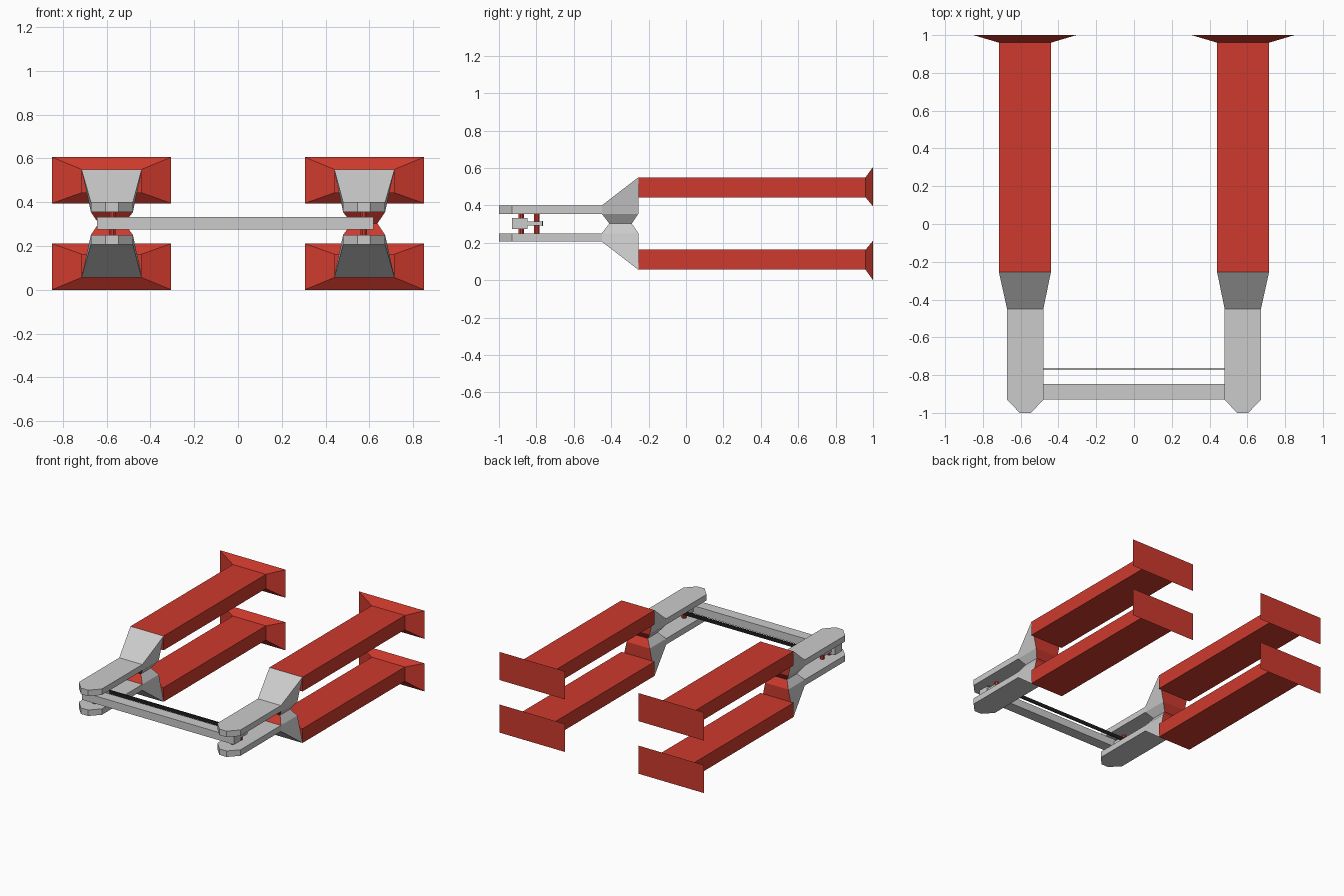
import bpy, bmesh, math
from mathutils import Vector

if "Cube" in bpy.data.objects:
    bpy.data.objects.remove(bpy.data.objects["Cube"])

MID = 0.303  # height of the horizontal symmetry plane


def material(name, color):
    m = bpy.data.materials.new(name)
    m.diffuse_color = (*color, 1)
    m.use_nodes = True
    m.node_tree.nodes["Principled BSDF"].inputs["Base Color"].default_value = m.diffuse_color
    return m


GREY = material("light grey", (0.60, 0.60, 0.60))
RED = material("red", (0.61, 0.042, 0.026))
BLACK = material("black", (0.012, 0.013, 0.012))


def loft(name, rings, mats, sx=1, sz=1, rule=None):
    """Skin closed rings of points, mirrored across x = 0 (sx) and z = MID (sz)."""
    bm = bmesh.new()
    rows = [[bm.verts.new((sx * x, y, MID + sz * (z - MID))) for x, y, z in r]
            for r in rings]
    n = len(rows[0])
    for a, b in zip(rows, rows[1:]):
        for i in range(n):
            j = (i + 1) % n
            bm.faces.new((a[i], a[j], b[j], b[i]))
    bm.faces.new(rows[0])
    bm.faces.new(rows[-1])
    bmesh.ops.recalc_face_normals(bm, faces=bm.faces)
    if rule:
        for f in bm.faces:
            f.material_index = rule(f.normal)
    me = bpy.data.meshes.new(name)
    bm.to_mesh(me)
    bm.free()
    for m in mats:
        me.materials.append(m)
    ob = bpy.data.objects.new(name, me)
    bpy.context.collection.objects.link(ob)
    return ob


def section(y, x0, x1, z0, z1, b0=None, b1=None):
    """Ring in the xz plane; b0 and b1 give a different lower edge."""
    b0 = x0 if b0 is None else b0
    b1 = x1 if b1 is None else b1
    return [(b0, y, z0), (b1, y, z0), (x1, y, z1), (x0, y, z1)]


def level(z, x0, x1, y0, y1):
    """Rectangular ring in the xy plane."""
    return [(x0, y0, z), (x1, y0, z), (x1, y1, z), (x0, y1, z)]


def box(name, x0, x1, y0, y1, z0, z1, mat, sx=1):
    return loft(name, [level(z0, x0, x1, y0, y1), level(z1, x0, x1, y0, y1)], [mat], sx)


for sx, side in ((-1, "left"), (1, "right")):
    for sz, lvl in ((1, "upper"), (-1, "lower")):
        tag = f"{side}_{lvl}"
        # long bar
        loft("bar_" + tag, [section(-0.255, 0.44, 0.715, 0.443, 0.55),
                            section(0.96, 0.44, 0.715, 0.443, 0.55)], [RED], sx, sz)
        # flared end of the bar
        loft("flare_" + tag, [section(0.96, 0.44, 0.715, 0.443, 0.55),
                              section(1.0, 0.305, 0.85, 0.395, 0.606)], [RED], sx, sz)
        # widening shoulder, red at its back
        loft("shoulder_" + tag,
             [section(-0.45, 0.48, 0.672, 0.355, 0.40),
              section(-0.255, 0.44, 0.715, 0.355, 0.55, 0.48, 0.672)],
             [GREY, RED], sx, sz, lambda n: int(n.y > 0.9))
        # flat arm with chamfered tip
        outline = [(0.48, -0.45), (0.48, -0.93), (0.545, -1.0), (0.605, -1.0),
                   (0.672, -0.93), (0.672, -0.45)]
        loft("arm_" + tag, [[(x, y, z) for x, y in outline] for z in (0.355, 0.40)],
             [GREY], sx, sz)
        # half of the waisted joint, red at front and back
        loft("joint_" + tag, [level(0.355, 0.48, 0.672, -0.45, -0.255),
                              level(MID, 0.52, 0.637, -0.41, -0.29)],
             [GREY, RED], sx, sz, lambda n: int(abs(n.y) > 0.4))
    # pins between the arms
    for y, pos in ((-0.88, "front"), (-0.797, "rear")):
        loft(f"pin_{pos}_{side}",
             [[(0.575 + 0.016 * math.cos(k * math.pi / 4 + math.pi / 8),
                y + 0.016 * math.sin(k * math.pi / 4 + math.pi / 8), z)
               for k in range(8)] for z in (0.25, 0.356)], [RED], sx)
    # clip behind the cross bar
    box("clip_" + side, 0.53, 0.615, -0.85, -0.768, 0.292, 0.315, GREY, sx)

# cross bar and the thin strap behind it
box("cross_bar", -0.645, 0.62, -0.93, -0.847, 0.275, 0.333, GREY)
box("strap", -0.56, 0.56, -0.769, -0.764, 0.289, 0.317, BLACK)
